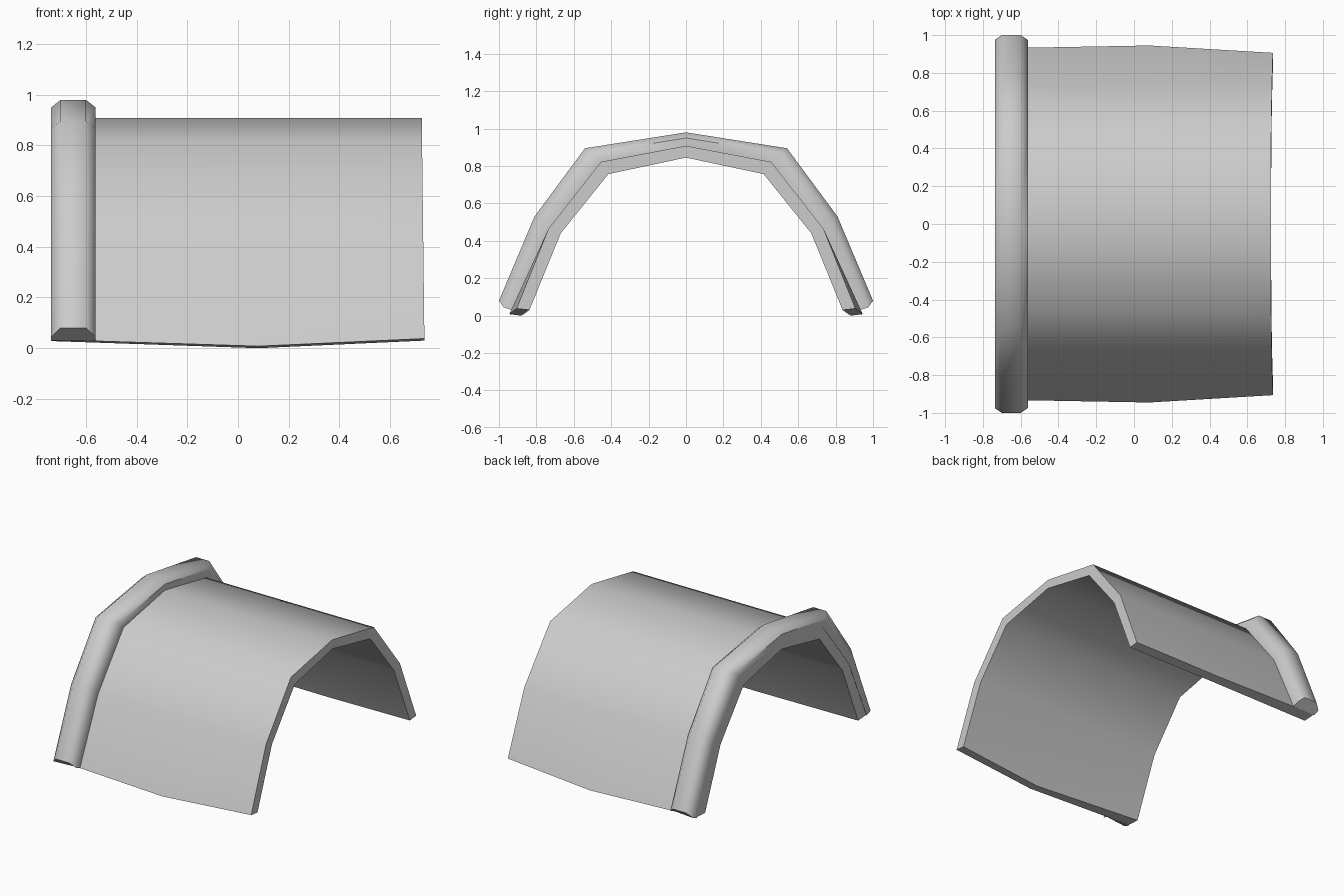
import bpy, bmesh

if "Cube" in bpy.data.objects:
    bpy.data.objects.remove(bpy.data.objects["Cube"])


def arch(x, half, lean=0.0):
    """Mirror a half profile of (y, z), crown first, into a full arch at x."""
    pts = [(-y, z) for y, z in reversed(half[1:])] + half
    return [(x + lean * (0.5 - z), y, z) for y, z in pts]


def loft(name, arches):
    """Join arches into a closed tube with capped feet."""
    bm = bmesh.new()
    rows = [[bm.verts.new(p) for p in a] for a in arches]
    n = len(rows)
    for i in range(n):
        a, b = rows[i], rows[(i + 1) % n]
        for j in range(len(a) - 1):
            bm.faces.new((a[j], a[j + 1], b[j + 1], b[j]))
    for end in (0, -1):
        bm.faces.new([r[end] for r in rows])
    bmesh.ops.recalc_face_normals(bm, faces=bm.faces)
    me = bpy.data.meshes.new(name)
    bm.to_mesh(me)
    bm.free()
    ob = bpy.data.objects.new(name, me)
    bpy.context.collection.objects.link(ob)
    bpy.ops.object.select_all(action='DESELECT')
    ob.select_set(True)
    bpy.context.view_layer.objects.active = ob
    bpy.ops.object.shade_smooth_by_angle(angle=0.87)
    return ob


# Half profiles without the foot point
outer = [(0, .908), (.455, .822), (.735, .465)]
inner = [(0, .845), (.415, .757), (.67, .44)]
side = [(0, .95), (.51, .868), (.78, .505), (.975, .045)]
crest = [(0, .98), (.54, .895), (.81, .53), (1.0, .08)]

# Curved tile: outer skin left to right, then inner skin back; feet sag mid-length
loft("tile_body", [
    arch(-.735, outer + [(.93, .034)]),
    arch(.08, outer + [(.945, .008)]),
    arch(.73, outer + [(.906, .038)], .012),
    arch(.73, inner + [(.837, .03)], .012),
    arch(.08, inner + [(.88, 0)]),
    arch(-.735, inner + [(.84, .028)]),
])

# Raised chamfered rim around the left end
base = outer + [(.932, .03)]
loft("tile_rim", [
    arch(-.737, base), arch(-.737, side), arch(-.70, crest),
    arch(-.60, crest), arch(-.562, side), arch(-.562, base),
])
